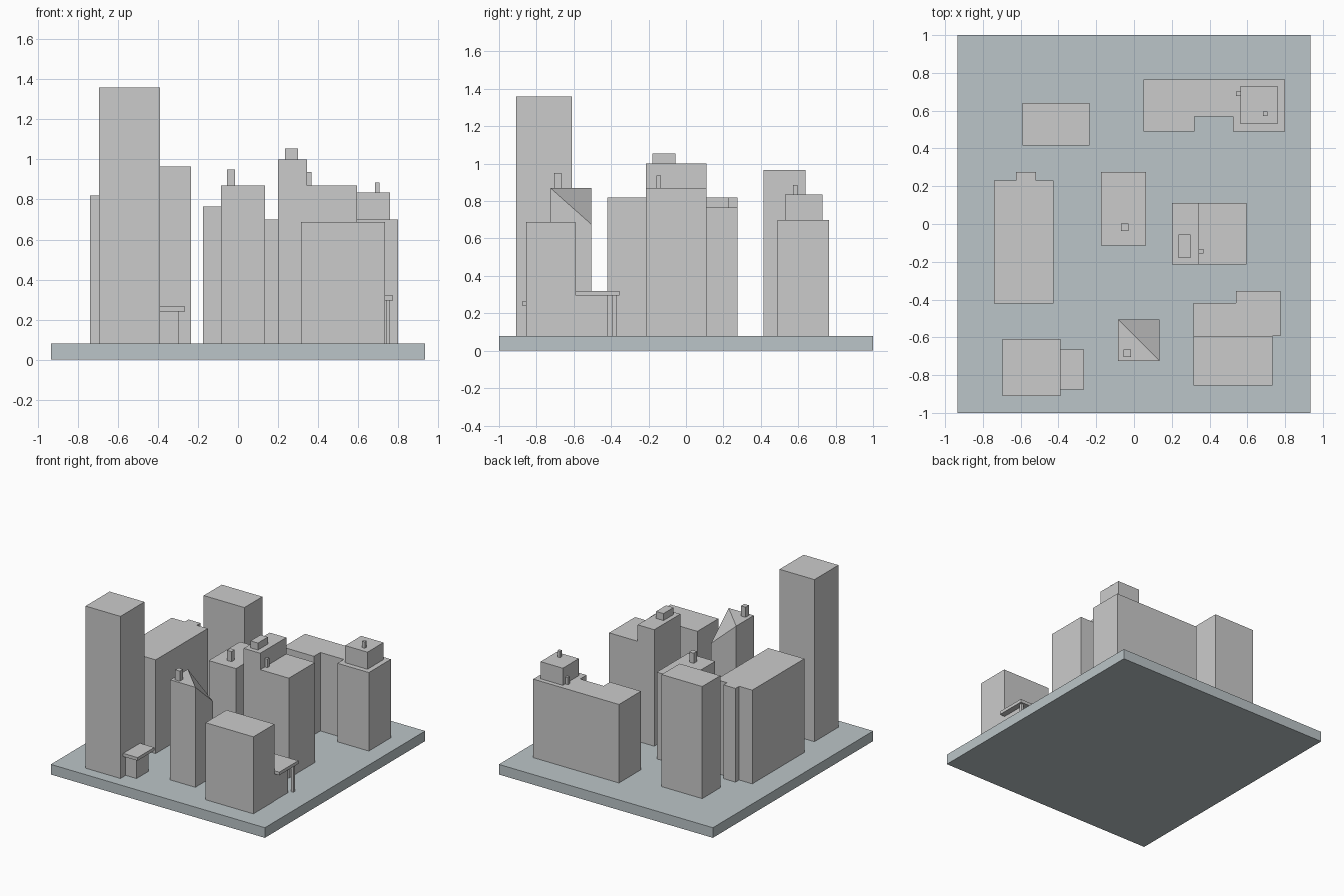
import bpy

G = 0.08  # ground slab thickness; buildings stand on it


def mesh_object(name, verts, faces):
    mesh = bpy.data.meshes.new(name)
    mesh.from_pydata(verts, [], faces)
    obj = bpy.data.objects.new(name, mesh)
    bpy.context.collection.objects.link(obj)
    return obj


def prism(name, outline, z0, tops):
    """Extrude a counter-clockwise plan outline from z0 to one height or a height per corner."""
    n = len(outline)
    if not isinstance(tops, (list, tuple)):
        tops = [tops] * n
    verts = [(x, y, z0) for x, y in outline]
    verts += [(x, y, z) for (x, y), z in zip(outline, tops)]
    faces = [tuple(reversed(range(n)))]
    faces += [(i, (i + 1) % n, n + (i + 1) % n, n + i) for i in range(n)]
    if len(set(tops)) == 1:
        faces.append(tuple(range(n, 2 * n)))
    else:  # four corners with the third one dropped
        faces += [(n, n + 1, n + 3), (n + 1, n + 2, n + 3)]
    return mesh_object(name, verts, faces)


def box(name, x0, x1, y0, y1, z0, z1):
    return prism(name, [(x0, y0), (x1, y0), (x1, y1), (x0, y1)], z0, z1)


# Ground slab
base = box("ground_slab", -0.935, 0.935, -1, 1, 0, G)
mat = bpy.data.materials.new("slab_grey")
mat.diffuse_color = (0.5, 0.56, 0.58, 1)
base.data.materials.append(mat)

# Tallest tower with its entrance porch
box("tall_tower", -0.695, -0.39, -0.91, -0.61, G, 1.36)
box("porch_block", -0.39, -0.295, -0.845, -0.695, G, 0.24)
box("porch_roof", -0.39, -0.265, -0.875, -0.665, 0.24, 0.265)

# Long block with a stair bay at the back
prism("long_block", [(-0.74, -0.42), (-0.425, -0.42), (-0.425, 0.23), (-0.52, 0.23),
                     (-0.52, 0.275), (-0.625, 0.275), (-0.625, 0.23), (-0.74, 0.23)], G, 0.82)

# Back left tower
box("back_tower", -0.59, -0.235, 0.415, 0.64, G, 0.965)

# Back right notched block, penthouse and vents
prism("notched_block", [(0.05, 0.49), (0.32, 0.49), (0.32, 0.57), (0.525, 0.57),
                        (0.525, 0.49), (0.80, 0.49), (0.80, 0.765), (0.05, 0.765)], G, 0.70)
box("penthouse", 0.565, 0.76, 0.53, 0.73, 0.70, 0.835)
box("penthouse_chimney", 0.683, 0.707, 0.572, 0.596, 0.835, 0.885)
box("notched_block_vent", 0.54, 0.563, 0.678, 0.701, 0.70, 0.755)

# Middle block
box("middle_block", -0.175, 0.063, -0.115, 0.275, G, 0.765)
box("middle_chimney", -0.07, -0.03, -0.038, 0.002, 0.765, 0.845)

# Stepped block with roof tank and chimney
profile = [(0.20, G), (0.595, G), (0.595, 0.87), (0.345, 0.87), (0.345, 1.0), (0.20, 1.0)]
n = len(profile)
mesh_object("stepped_block",
            [(x, -0.215, z) for x, z in profile] + [(x, 0.11, z) for x, z in profile],
            [tuple(range(n)), tuple(reversed(range(n, 2 * n)))]
            + [((i + 1) % n, i, n + i, n + (i + 1) % n) for i in range(n)])
box("roof_tank", 0.235, 0.30, -0.18, -0.055, 1.0, 1.055)
box("stepped_chimney", 0.345, 0.367, -0.157, -0.133, 0.87, 0.937)

# Slim tower with one roof corner cut down
prism("cut_corner_tower", [(-0.085, -0.725), (0.135, -0.725), (0.135, -0.505), (-0.085, -0.505)],
      G, [0.87, 0.87, 0.675, 0.87])
box("cut_corner_chimney", -0.055, -0.015, -0.705, -0.665, 0.87, 0.95)

# Front right block, low annex and canopy on posts
box("front_block", 0.315, 0.733, -0.855, -0.592, G, 0.688)
prism("annex_canopy", [(0.315, -0.592), (0.775, -0.592), (0.775, -0.355), (0.54, -0.355),
                       (0.54, -0.418), (0.315, -0.418)], 0.295, 0.32)
box("annex", 0.315, 0.73, -0.592, -0.418, G, 0.295)
for i, x in enumerate((0.56, 0.738)):
    box(f"canopy_post_{i + 1}", x, x + 0.02, -0.392, -0.37, G, 0.295)
